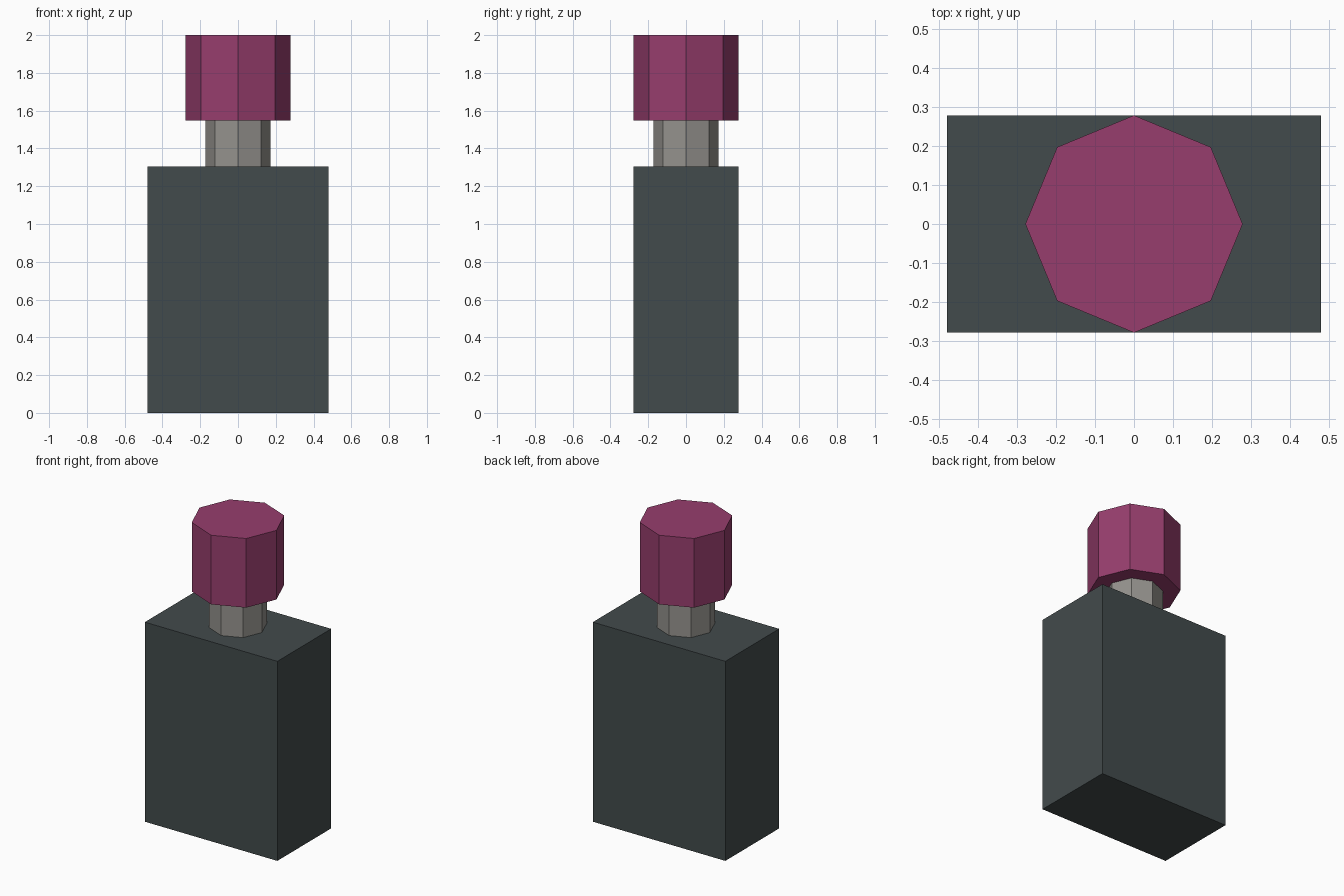
import bpy

if "Cube" in bpy.data.objects:
    bpy.data.objects.remove(bpy.data.objects["Cube"])


def material(name, rgb):
    mat = bpy.data.materials.new(name)
    mat.diffuse_color = (*rgb, 1.0)
    mat.use_nodes = True
    mat.node_tree.nodes["Principled BSDF"].inputs["Base Color"].default_value = mat.diffuse_color
    return mat


def octagon(name, radius, z0, z1, mat):
    bpy.ops.mesh.primitive_cylinder_add(
        vertices=8, radius=radius, depth=z1 - z0, location=(0, 0, (z0 + z1) / 2))
    obj = bpy.context.object
    obj.name = name
    obj.data.materials.append(mat)


BODY_TOP, NECK_TOP, TOTAL = 1.304, 1.548, 2.0

# Rectangular bottle body
bpy.ops.mesh.primitive_cube_add(size=1, location=(0, 0, BODY_TOP / 2))
body = bpy.context.object
body.name = "bottle_body"
body.scale = (0.958, 0.556, BODY_TOP)
bpy.ops.object.transform_apply(location=False, rotation=False, scale=True)
body.data.materials.append(material("dark_slate", (0.055, 0.07, 0.072)))

# Narrow neck and wide cap
octagon("bottle_neck", 0.173, BODY_TOP, NECK_TOP, material("warm_grey", (0.30, 0.29, 0.27)))
octagon("bottle_cap", 0.278, NECK_TOP, TOTAL, material("plum", (0.31, 0.048, 0.155)))
